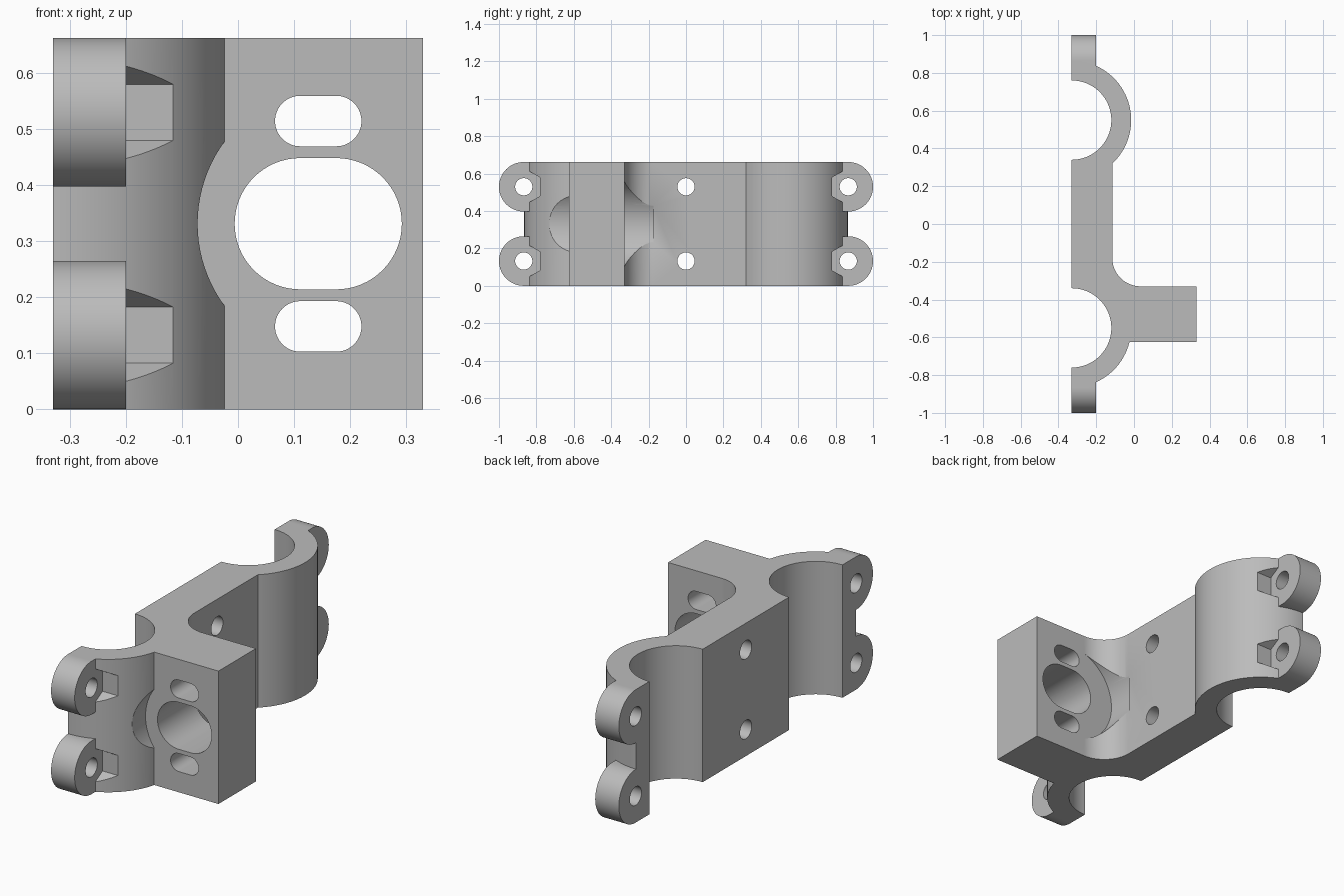
import bpy, bmesh
from math import sin, cos, radians, sqrt, asin, degrees

cube = bpy.data.objects.get("Cube")
if cube:
    bpy.data.objects.remove(cube, do_unlink=True)

W, H = 0.33, 0.662              # half width in x, height
BORE_Y, BORE_R, SHELL_R = 0.55, 0.21, 0.315
LUG_Y, LUG_R = 0.8675, 0.1325
LEVELS = (LUG_R, H - LUG_R)     # heights of the bolt rows
FACE_X, BLOCK_BACK, BLOCK_FRONT, FILLET = -0.115, -0.33, -0.625, 0.15
SLOT_X, SLOT_HALF = 0.143, 0.032

grey = bpy.data.materials.new("plain grey")
grey.use_nodes = True
grey.diffuse_color = (0.5, 0.5, 0.5, 1)
grey.node_tree.nodes["Principled BSDF"].inputs["Base Color"].default_value = (0.5, 0.5, 0.5, 1)


def arc(cx, cy, r, a0, a1, n=32):
    return [(cx + r * cos(radians(a0 + (a1 - a0) * i / n)),
             cy + r * sin(radians(a0 + (a1 - a0) * i / n))) for i in range(n + 1)]


def circle(cx, cy, r, n=64):
    return arc(cx, cy, r, 0, 360, n)[:-1]


def slot(cx, cy, r):
    return arc(cx + SLOT_HALF, cy, r, -90, 90) + arc(cx - SLOT_HALF, cy, r, 90, 270)


def prism(name, outline, axis, lo, hi):
    """Extrude a 2D outline along an axis from lo to hi."""
    place = {"x": lambda a, b, d: (d, a, b),
             "y": lambda a, b, d: (a, d, b),
             "z": lambda a, b, d: (a, b, d)}[axis]
    bm = bmesh.new()
    face = bm.faces.new([bm.verts.new(place(a, b, lo)) for a, b in outline])
    ext = bmesh.ops.extrude_face_region(bm, geom=[face])
    shift = place(0, 0, hi - lo)
    bmesh.ops.translate(bm, vec=shift, verts=[v for v in ext["geom"] if isinstance(v, bmesh.types.BMVert)])
    bmesh.ops.recalc_face_normals(bm, faces=bm.faces)
    mesh = bpy.data.meshes.new(name)
    bm.to_mesh(mesh)
    bm.free()
    mesh.materials.append(grey)
    obj = bpy.data.objects.new(name, mesh)
    bpy.context.collection.objects.link(obj)
    return obj


def combine(target, tool, operation):
    """Apply a boolean and discard the tool."""
    mod = target.modifiers.new(tool.name, "BOOLEAN")
    mod.operation, mod.solver, mod.object = operation, "EXACT", tool
    bpy.context.view_layer.objects.active = target
    bpy.ops.object.modifier_apply(modifier=mod.name)
    bpy.data.objects.remove(tool, do_unlink=True)


# Body: two half shells, a flat bar and the projecting block
start = -degrees(asin((-BORE_Y - BLOCK_FRONT) / SHELL_R))
stop = -degrees(asin(sqrt(SHELL_R ** 2 - (FACE_X + W) ** 2) / SHELL_R))
profile = arc(-W, -BORE_Y, SHELL_R, -90, start)
profile += [(W, BLOCK_FRONT), (W, BLOCK_BACK)]
profile += arc(FACE_X + FILLET, BLOCK_BACK + FILLET, FILLET, 270, 180)
profile += arc(-W, BORE_Y, SHELL_R, stop, 90, 64)
bracket = prism("clamp_bracket", profile, "z", 0, H)

# Rounded bolt lugs at both ends
for side in (-1, 1):
    for z in LEVELS:
        lug = [(side * (LUG_Y + a), z + b) for a, b in arc(0, 0, LUG_R, -90, 90)]
        lug += [(side * 0.79, z + LUG_R), (side * 0.79, z - LUG_R)]
        combine(bracket, prism("lug", lug, "x", -W, -0.2), "UNION")

# Half-round bores
for side in (-1, 1):
    combine(bracket, prism("bore", circle(-W, side * BORE_Y, BORE_R, 96), "z", -1, 2), "DIFFERENCE")

# Bolt holes, with hexagonal nut pockets behind the lugs
for z in LEVELS:
    for y in (-LUG_Y, 0, LUG_Y):
        combine(bracket, prism("bolt_hole", circle(y, z, 0.046, 48), "x", -1, 1), "DIFFERENCE")
        if y:
            nut = arc(y, z, 0.1, 30, 330, 5)
            combine(bracket, prism("nut_pocket", nut, "x", -0.2, 0.2), "DIFFERENCE")

# Slots through the block
for z, r in ((H / 2, 0.117), (0.148, 0.045), (H - 0.148, 0.045)):
    combine(bracket, prism("slot", slot(SLOT_X, z, r), "y", -0.7, -0.25), "DIFFERENCE")

# Round clearances at the front and back of the block
front = circle(SLOT_X + SLOT_HALF, H / 2, 0.247, 96)
combine(bracket, prism("front_clearance", front, "y", -0.95, BLOCK_FRONT), "DIFFERENCE")
back = circle(SLOT_X - SLOT_HALF, H / 2, 0.247, 96)
combine(bracket, prism("back_clearance", back, "y", BLOCK_BACK, -0.175), "DIFFERENCE")

bpy.ops.object.select_all(action="DESELECT")
bracket.select_set(True)
bpy.context.view_layer.objects.active = bracket
bpy.ops.object.shade_smooth_by_angle(angle=radians(25))
